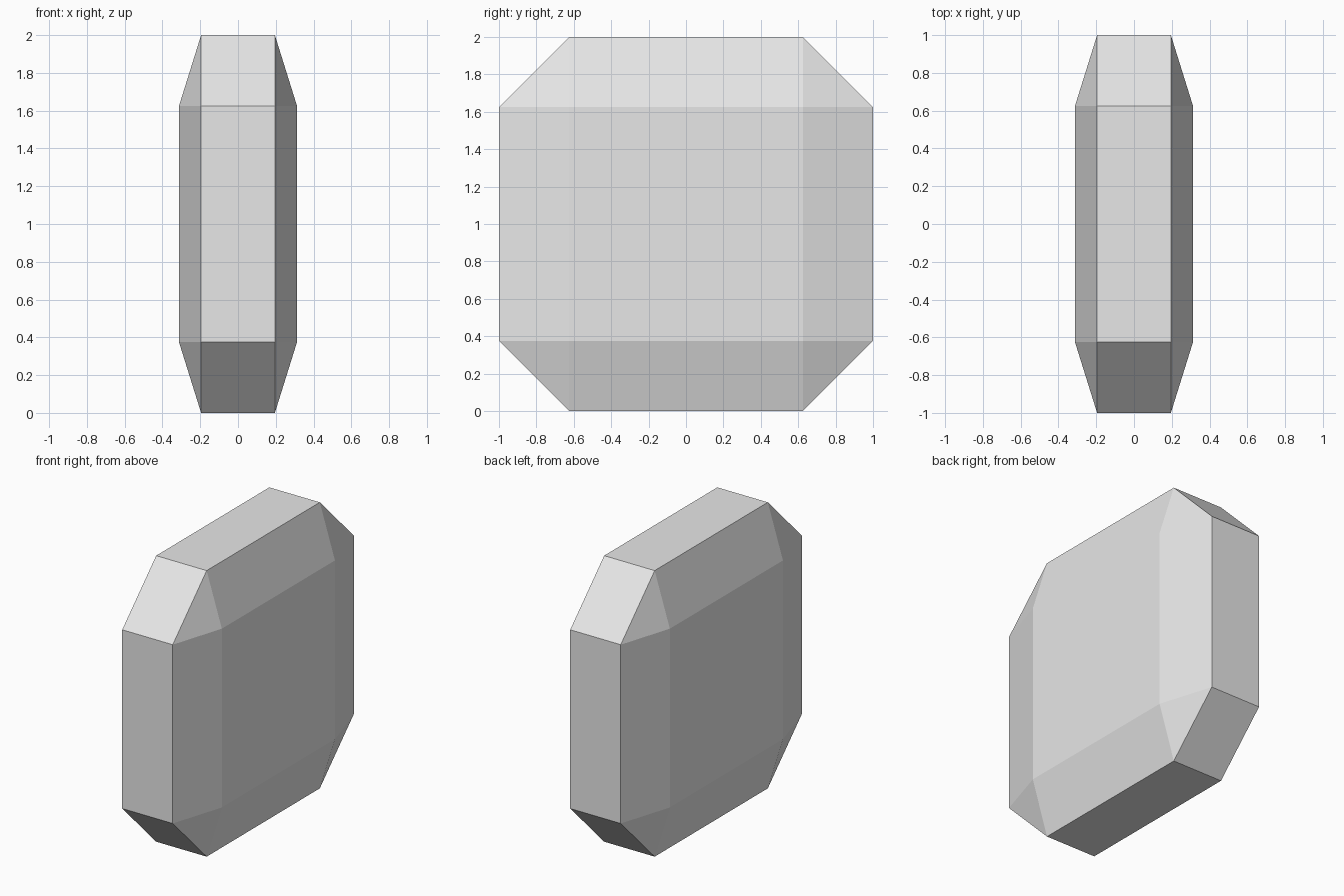
import bpy
import bmesh
import random
from mathutils import Vector

random.seed(4)
if "Cube" in bpy.data.objects:
    bpy.data.objects.remove(bpy.data.objects["Cube"], do_unlink=True)

stone = bpy.data.materials.new("grey stone")
stone.use_nodes = True
colour = (0.8, 0.8, 0.8, 1)
stone.diffuse_color = colour
stone.node_tree.nodes["Principled BSDF"].inputs["Base Color"].default_value = colour


def chamfered_slab():
    """Chamfered cube, flattened into an upright slab standing on the ground."""
    bm = bmesh.new()
    bmesh.ops.create_cube(bm, size=2)
    bmesh.ops.bevel(bm, geom=bm.edges[:], offset=0.375, segments=1,
                    profile=0.5, affect='EDGES')
    for v in bm.verts:
        v.co.x *= 0.3125
        v.co.z += 1
    return bm


def cut_shard(slab, seed, others):
    """Keep the part of the slab that lies nearer to seed than to any other."""
    bm = slab.copy()
    for other in sorted(others, key=lambda p: (p - seed).length):
        cut = bmesh.ops.bisect_plane(
            bm, geom=bm.verts[:] + bm.edges[:] + bm.faces[:], dist=1e-6,
            plane_co=(seed + other) / 2, plane_no=(other - seed).normalized(),
            clear_outer=True)
        rim = [e for e in cut["geom_cut"]
               if isinstance(e, bmesh.types.BMEdge) and e.is_boundary]
        if len(rim) > 2:
            bmesh.ops.edgeloop_fill(bm, edges=rim)
    bmesh.ops.recalc_face_normals(bm, faces=bm.faces[:])
    return bm


# Large shards, as (y, z) centres through the slab
centres = [(0.45, 0.82), (0.57, 0.64), (-0.2, 1.43), (-0.75, 1.25),
           (-0.72, 0.75), (-0.3, 0.95), (-0.1, 0.15), (0.8, 0.3)]
seeds = [Vector((random.uniform(-0.03, 0.03), y, z)) for y, z in centres]

# Small shards crowded round the points of impact
for y, z, count in [(-0.6, 0.48, 9), (0.17, 1.5, 7), (0.62, 1.75, 4)]:
    for i in range(count):
        seeds.append(Vector((random.uniform(0.08, 0.18),
                             y + random.uniform(-0.16, 0.16),
                             z + random.uniform(-0.14, 0.14))))

# Fitted together without gaps, the shards form the whole slab
slab = chamfered_slab()
for i, seed in enumerate(seeds):
    shard = cut_shard(slab, seed, [s for s in seeds if s is not seed])
    if shard.faces:
        mesh = bpy.data.meshes.new(f"shard_{i + 1}")
        shard.to_mesh(mesh)
        mesh.materials.append(stone)
        obj = bpy.data.objects.new(f"shard_{i + 1}", mesh)
        bpy.context.collection.objects.link(obj)
    shard.free()
slab.free()
